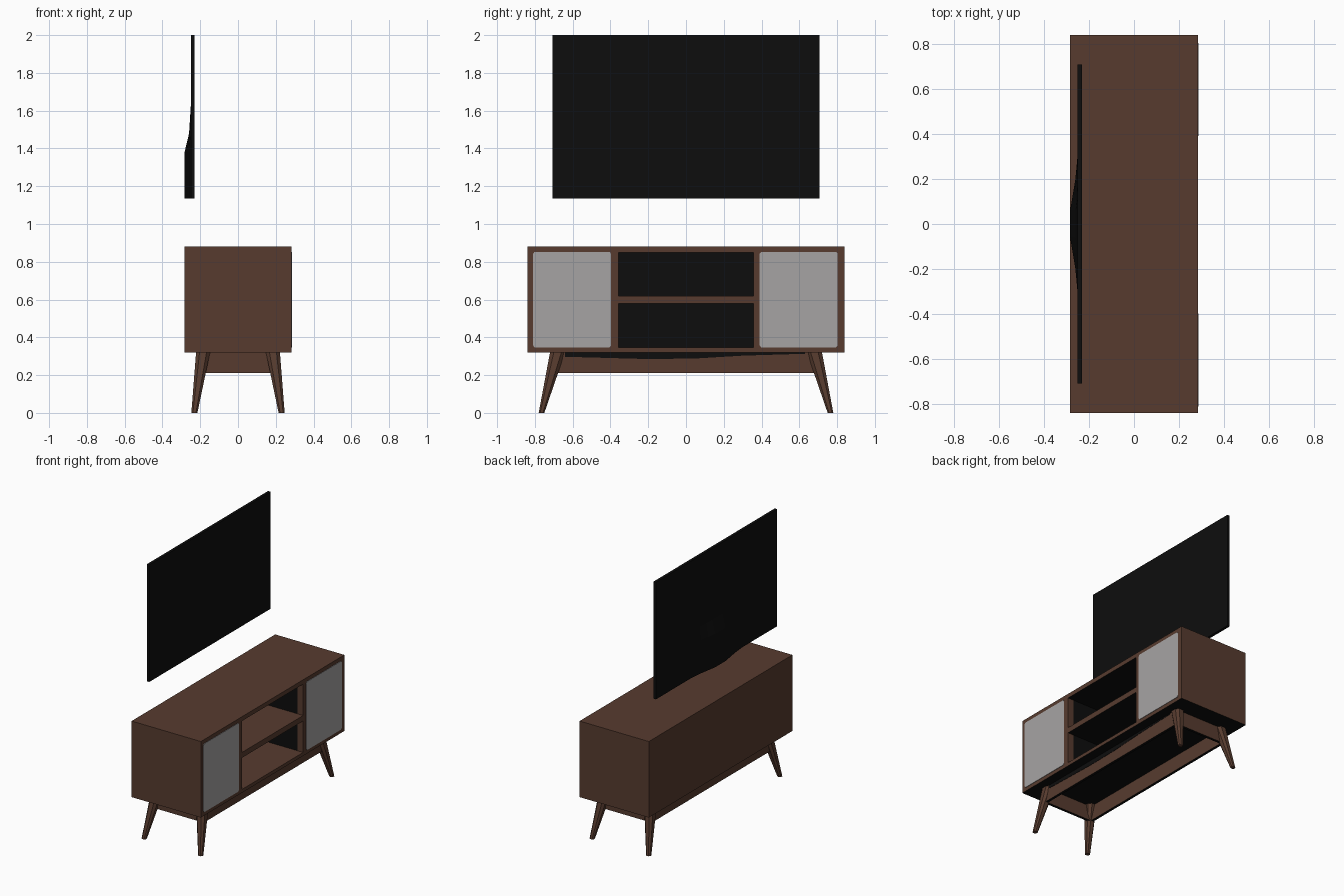
import bpy, bmesh

if "Cube" in bpy.data.objects:
    bpy.data.objects.remove(bpy.data.objects["Cube"])


def material(name, r, g, b):
    m = bpy.data.materials.new(name)
    m.diffuse_color = (r, g, b, 1)
    m.use_nodes = True
    m.node_tree.nodes["Principled BSDF"].inputs["Base Color"].default_value = m.diffuse_color
    return m


BROWN = material("walnut brown", 0.095, 0.044, 0.028)
BLACK = material("black", 0.004, 0.004, 0.004)
GREY = material("door grey", 0.38, 0.37, 0.37)


def finish(name, bm, *mats):
    bmesh.ops.recalc_face_normals(bm, faces=bm.faces)
    me = bpy.data.meshes.new(name)
    bm.to_mesh(me)
    bm.free()
    for m in mats:
        me.materials.append(m)
    ob = bpy.data.objects.new(name, me)
    bpy.context.collection.objects.link(ob)
    return ob


def add_box(bm, x0, x1, y0, y1, z0, z1):
    verts = bmesh.ops.create_cube(bm, size=1)["verts"]
    for v in verts:
        v.co = (x1 if v.co.x > 0 else x0, y1 if v.co.y > 0 else y0,
                z1 if v.co.z > 0 else z0)


def box(name, dims, *mats):
    bm = bmesh.new()
    add_box(bm, *dims)
    return finish(name, bm, *mats)


def loft(name, rings, *mats):
    """Closed solid through a list of equal-length point rings."""
    bm = bmesh.new()
    loops = [[bm.verts.new(p) for p in ring] for ring in rings]
    n = len(loops[0])
    for a, b in zip(loops, loops[1:]):
        for i in range(n):
            j = (i + 1) % n
            bm.faces.new((a[i], a[j], b[j], b[i]))
    bm.faces.new(loops[0])
    bm.faces.new(loops[-1])
    return finish(name, bm, *mats)


def chamfered(x0, x1, y0, y1, c=0.25):
    """Eight-point chamfered rectangle."""
    dx, dy = (x1 - x0) * c, (y1 - y0) * c
    return [(x0 + dx, y0), (x1 - dx, y0), (x1, y0 + dy), (x1, y1 - dy),
            (x1 - dx, y1), (x0 + dx, y1), (x0, y1 - dy), (x0, y0 + dy)]


# Cabinet: solid case with two open bays cut into the +x side
cabinet = box("cabinet", (-0.283, 0.283, -0.838, 0.838, 0.32, 0.882), BROWN, BLACK)
for z0, z1 in ((0.345, 0.578), (0.618, 0.85)):
    cutter = box("bay_cutter", (-0.25, 0.4, -0.357, 0.357, z0, z1))
    cutter.hide_render = True
    mod = cabinet.modifiers.new("bay", 'BOOLEAN')
    mod.operation = 'DIFFERENCE'
    mod.solver = 'EXACT'
    mod.object = cutter
    bpy.context.view_layer.objects.active = cabinet
    bpy.ops.object.modifier_apply(modifier=mod.name)
    bpy.data.objects.remove(cutter)

# Cabinet colours: dark underside, bay backs, ceilings and rear of bay walls
bm = bmesh.new()
bm.from_mesh(cabinet.data)
bmesh.ops.bisect_plane(bm, geom=bm.verts[:] + bm.edges[:] + bm.faces[:],
                       plane_co=(0.235, 0, 0), plane_no=(1, 0, 0))
bm.normal_update()
for f in bm.faces:
    c, n = f.calc_center_median(), f.normal
    dark = (n.z < -0.9 or (n.x > 0.9 and c.x < 0)
            or (abs(n.y) > 0.9 and abs(c.y) < 0.4 and c.x < 0.235))
    f.material_index = 1 if dark else 0
bm.to_mesh(cabinet.data)
bm.free()

# Doors: thin plates with clipped corners
for side, y0, y1 in (("left", -0.81, -0.397), ("right", 0.39, 0.803)):
    outline = chamfered(y0, y1, 0.347, 0.853, 0.02)
    loft(side + "_door", [[(x, y, z) for y, z in outline] for x in (0.28, 0.286)], GREY)

# Apron frame under the cabinet
bm = bmesh.new()
for s in (-1, 1):
    xs, ys = sorted((s * 0.19, s * 0.21)), sorted((s * 0.68, s * 0.70))
    add_box(bm, *xs, -0.70, 0.70, 0.21, 0.32)
    add_box(bm, -0.19, 0.19, *ys, 0.21, 0.32)
apron = finish("apron_frame", bm, BROWN, BLACK)
for p in apron.data.polygons:
    p.material_index = 1 if p.normal.z < -0.9 else 0

# Dark band along the top of the front apron
band = [(-0.64, 0.32), (-0.64, 0.297), (-0.2, 0.285), (0.05, 0.288),
        (0.3, 0.303), (0.63, 0.313), (0.63, 0.32)]
loft("apron_dark_band", [[(x, y, z) for y, z in band] for x in (0.208, 0.212)], BLACK)

# Splayed tapered legs
foot = chamfered(0.215, 0.247, 0.75, 0.78)
head = chamfered(0.148, 0.222, 0.64, 0.72)
for sx, xn in ((-1, "back"), (1, "front")):
    for sy, yn in ((-1, "left"), (1, "right")):
        loft(f"{xn}_{yn}_leg",
             [[(sx * x, sy * y, z) for x, y in ring] for ring, z in ((foot, 0), (head, 0.32))],
             BROWN)

# Television: thin panel with a bulged rear housing
box("tv_panel", (-0.25, -0.23, -0.708, 0.708, 1.135, 2.0), BLACK)
half = [(0.4, 0), (0.3, 0.1), (0.2, 0.36), (0.13, 0.68), (0.06, 1)]
section = [(-y, d) for y, d in half] + [(y, d) for y, d in reversed(half)]
rings = []
for z, depth in ((1.135, 0.036), (1.38, 0.036), (1.48, 0.012), (1.64, 0.002)):
    rings.append([(-0.247 - depth * d, y, z) for y, d in section])
loft("tv_rear_housing", rings, BLACK)
